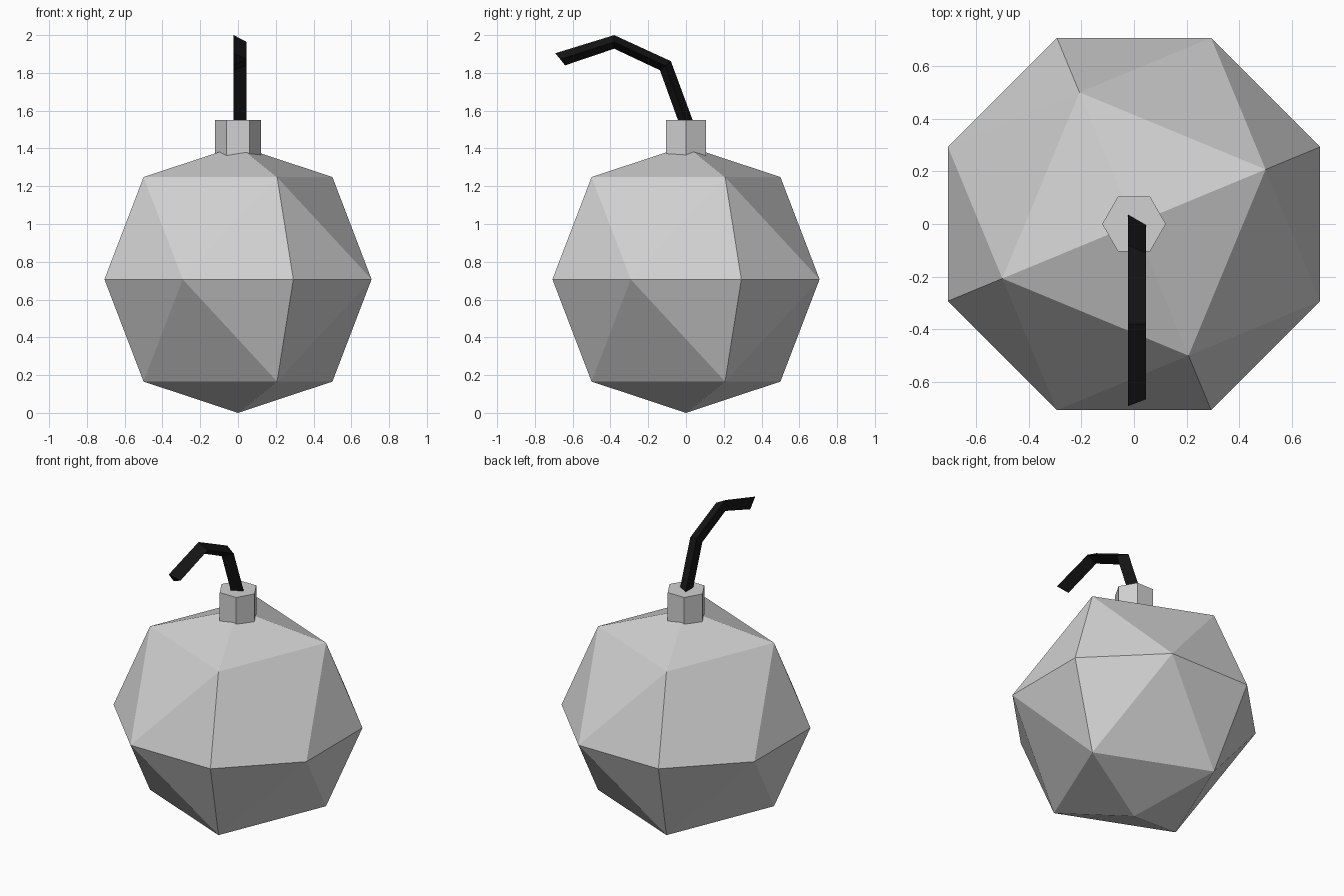
import bpy, bmesh, math

if "Cube" in bpy.data.objects:
    bpy.data.objects.remove(bpy.data.objects["Cube"])


def material(name, rgb):
    m = bpy.data.materials.new(name)
    m.diffuse_color = (*rgb, 1)
    m.use_nodes = True
    m.node_tree.nodes["Principled BSDF"].inputs["Base Color"].default_value = m.diffuse_color
    return m


def make_object(name, bm, mat):
    bmesh.ops.recalc_face_normals(bm, faces=bm.faces)
    mesh = bpy.data.meshes.new(name)
    bm.to_mesh(mesh)
    bm.free()
    mesh.materials.append(mat)
    obj = bpy.data.objects.new(name, mesh)
    bpy.context.collection.objects.link(obj)
    return obj


def ring(count, radius, z, start):
    return [(radius * math.cos(start + i * math.tau / count),
             radius * math.sin(start + i * math.tau / count), z)
            for i in range(count)]


grey = material("light grey metal", (0.64, 0.64, 0.64))
black = material("black cord", (0.008, 0.008, 0.008))

# Body: faceted ball, eight-sided equator with four-sided rings above and below
R, MID = 0.7654, 0.7071
S = R * math.sqrt(0.5)
a = math.radians(22.5)
points = ring(8, R, MID, a) + ring(4, S, MID + S, a) + ring(4, S, MID - S, a)
points += [(0, 0, 0), (0, 0, 2 * MID)]
bm = bmesh.new()
for p in points:
    bm.verts.new(p)
bmesh.ops.convex_hull(bm, input=bm.verts[:])
make_object("bomb_body", bm, grey)

# Neck: hexagonal collar sunk into the top
bm = bmesh.new()
low = [bm.verts.new(p) for p in ring(6, 0.121, 1.35, 0)]
top = [bm.verts.new(p) for p in ring(6, 0.121, 1.55, 0)]
bm.faces.new(low)
bm.faces.new(top)
for i in range(6):
    j = (i + 1) % 6
    bm.faces.new((low[i], low[j], top[j], top[i]))
make_object("neck", bm, grey)

# Fuse: three-sided cord bending forward; (centre y, z, half width y, z)
path = [(0.0, 1.54, 0.039, 0.0),
        (-0.109, 1.838, 0.029, 0.024),
        (-0.38, 1.964, 0.0, 0.036),
        (-0.666, 1.872, -0.026, 0.032)]
bm = bmesh.new()
rings = []
for y, z, hy, hz in path:
    rings.append([bm.verts.new(p) for p in ((-0.023, y + hy, z + hz),
                                            (-0.023, y - hy, z - hz),
                                            (0.045, y, z))])
bm.faces.new(rings[0])
bm.faces.new(rings[-1])
for r0, r1 in zip(rings, rings[1:]):
    for i in range(3):
        j = (i + 1) % 3
        bm.faces.new((r0[i], r0[j], r1[j], r1[i]))
make_object("fuse", bm, black)
